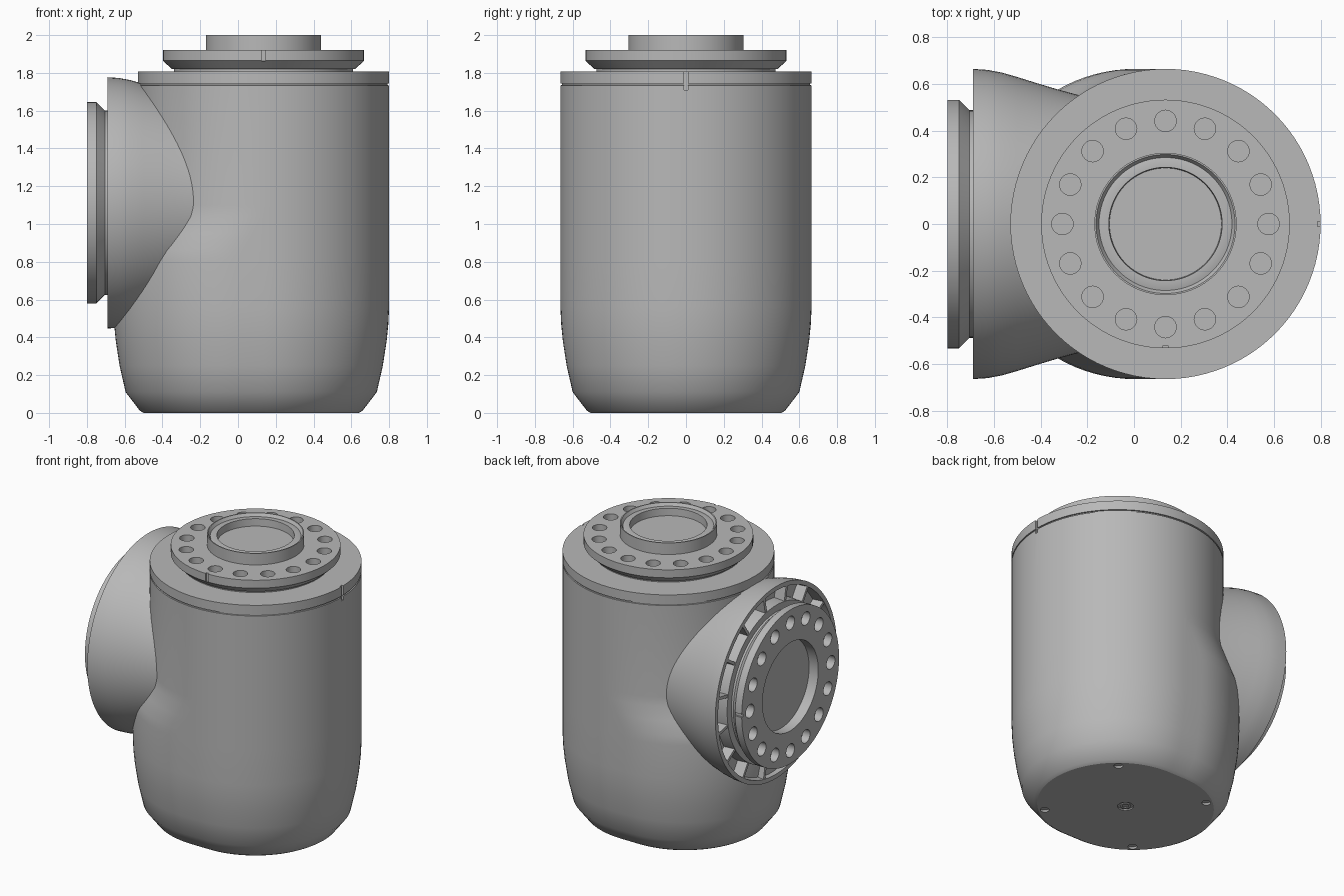
import bpy, bmesh, math
from mathutils import Matrix, Vector

if "Cube" in bpy.data.objects:
    bpy.data.objects.remove(bpy.data.objects["Cube"], do_unlink=True)

grey = bpy.data.materials.new("satin_grey")
grey.use_nodes = True
grey.diffuse_color = (0.48, 0.48, 0.48, 1)
grey.node_tree.nodes["Principled BSDF"].inputs["Base Color"].default_value = (0.48, 0.48, 0.48, 1)

R, CX = 0.665, 0.135          # body radius and axis
UP = Matrix.Translation((CX, 0, 0))
SIDE = Matrix.Translation((0, 0, 1.112)) @ Matrix.Rotation(-math.pi / 2, 4, 'Y')


def finish(name, bm, matrix=Matrix()):
    bmesh.ops.transform(bm, matrix=matrix, verts=bm.verts)
    bmesh.ops.recalc_face_normals(bm, faces=bm.faces)
    mesh = bpy.data.meshes.new(name)
    bm.to_mesh(mesh)
    bm.free()
    mesh.materials.append(grey)
    ob = bpy.data.objects.new(name, mesh)
    bpy.context.collection.objects.link(ob)
    return ob


def activate(ob):
    bpy.ops.object.select_all(action='DESELECT')
    ob.select_set(True)
    bpy.context.view_layer.objects.active = ob


def smooth(ob, degrees=25):
    activate(ob)
    bpy.ops.object.shade_smooth_by_angle(angle=math.radians(degrees))


def lathe(name, profile, matrix, n=96):
    """Revolve (radius, height) points into a closed solid."""
    bm = bmesh.new()
    verts = [bm.verts.new((r, 0, h)) for r, h in profile]
    edges = [bm.edges.new(pair) for pair in zip(verts, verts[1:])]
    bmesh.ops.spin(bm, geom=verts + edges, cent=(0, 0, 0), axis=(0, 0, 1),
                   angle=math.tau, steps=n, use_merge=True)
    bmesh.ops.remove_doubles(bm, verts=bm.verts, dist=1e-5)
    return finish(name, bm, matrix)


def add_cylinder(bm, x, y, low, high, r, n=24):
    bmesh.ops.create_cone(bm, cap_ends=True, segments=n, radius1=r, radius2=r, depth=high - low,
                          matrix=Matrix.Translation((x, y, (low + high) / 2)))


def add_box(bm, centre, size, turn=0):
    bmesh.ops.create_cube(bm, size=1, matrix=Matrix.Rotation(turn, 4, 'Z')
                          @ Matrix.Translation(centre) @ Matrix.Diagonal((*size, 1)))


def cut(ob, bm, matrix=Matrix()):
    cutter = finish("cutter", bm, matrix)
    cutter.hide_render = True
    mod = ob.modifiers.new("cut", 'BOOLEAN')
    mod.operation, mod.solver, mod.object = 'DIFFERENCE', 'EXACT', cutter
    activate(ob)
    bpy.ops.object.modifier_apply(modifier=mod.name)
    bpy.data.objects.remove(cutter, do_unlink=True)


def polar(r, i, n):
    a = math.tau * i / n
    return r * math.cos(a), r * math.sin(a)


# Main housing: oblong rings below blending into a round barrel above
levels = [(0, 0.505, 1), (0.012, 0.525, 1), (0.11, 0.6, 1), (0.25, 0.632, 1), (0.38, 0.652, 1),
          (0.47, 0.661, 1), (0.56, R, 1), (0.8, R, 1), (0.86, R, 0.9), (0.95, R, 0.5),
          (1.04, R, 0.1), (1.1, R, 0), (1.734, R, 0), (1.735, R - 0.008, 0),
          (1.743, R - 0.008, 0), (1.744, R, 0), (1.808, R, 0)]
bm = bmesh.new()
rings = []
HALF = 48
for z, r, shift in levels:
    ring = []
    for side in (0, 1):
        for i in range(HALF + 1):
            a = math.pi * (i / HALF + side - 0.5)
            ring.append(bm.verts.new((CX + r * math.cos(a) - 0.13 * shift * side, r * math.sin(a), z)))
    rings.append(ring)
for low, high in zip(rings, rings[1:]):
    for i in range(len(low)):
        j = (i + 1) % len(low)
        bm.faces.new((low[i], low[j], high[j], high[i]))
bm.faces.new(rings[0][::-1])
bm.faces.new(rings[-1])
bmesh.ops.remove_doubles(bm, verts=bm.verts, dist=1e-5)
housing = finish("main_housing", bm)

# Alignment notch, base screw pockets and centre mark
bm = bmesh.new()
add_box(bm, (CX + R, 0, 1.77), (0.025, 0.022, 0.12))
for sx in (-1, 1):
    for sy in (-1, 1):
        add_cylinder(bm, 0.07 + sx * 0.36, sy * 0.36, -0.02, 0.014, 0.028)
add_cylinder(bm, 0.07, 0, -0.02, 0.008, 0.05)
cut(housing, bm)
smooth(housing)
lathe("base_centre_mark", [(0, 0.01), (0.034, 0.01), (0.034, 0.001), (0.02, 0.001),
                           (0.02, 0.006), (0, 0.006)], Matrix.Translation((0.07, 0, 0)), 32)

# Flared side joint with a ring-shaped channel in its face
flare = lathe("side_joint", [(0, 0.1), (0.52, 0.1), (0.538, 0.18), (0.556, 0.25), (0.578, 0.33),
                             (0.602, 0.41), (0.63, 0.5), (0.65, 0.57), (0.661, 0.63), (R, 0.69),
                             (0.635, 0.69), (0.63, 0.61), (0.54, 0.61), (0.535, 0.69),
                             (0.48, 0.69), (0, 0.69)], SIDE)
smooth(flare)
bm = bmesh.new()
for i in range(16):
    add_box(bm, (0.585, 0, 0.645), (0.11, 0.02, 0.084), math.tau * (i + 0.5) / 16)
finish("side_joint_ribs", bm, SIDE)


def drill(flange, low, high, notch_angle, matrix):
    """Bolt circle plus one small notch on the rim."""
    bm = bmesh.new()
    for i in range(16):
        add_cylinder(bm, *polar(0.442, i, 16), low, high, 0.046)
    add_box(bm, (0.535, 0, (low + high) / 2), (0.03, 0.022, high - low), notch_angle)
    cut(flange, bm, matrix)
    smooth(flange)


# Side flange with a recessed bore
side_flange = lathe("side_flange", [(0, 0.67), (0.488, 0.67), (0.488, 0.705), (0.533, 0.75),
                                    (0.533, 0.8), (0.305, 0.8), (0.305, 0.73), (0, 0.73)], SIDE)
drill(side_flange, 0.745, 0.82, math.pi / 2, SIDE)

# Top flange with a raised, stepped collar
top_flange = lathe("top_flange", [(0, 1.79), (0.475, 1.79), (0.475, 1.82), (0.485, 1.82),
                                  (0.533, 1.865), (0.533, 1.92), (0.305, 1.92), (0.305, 2.0),
                                  (0.298, 2.0), (0.285, 1.98), (0.265, 1.985), (0.243, 1.985),
                                  (0.24, 1.935), (0, 1.935)], UP)
drill(top_flange, 1.862, 1.94, -math.pi / 2, UP)
